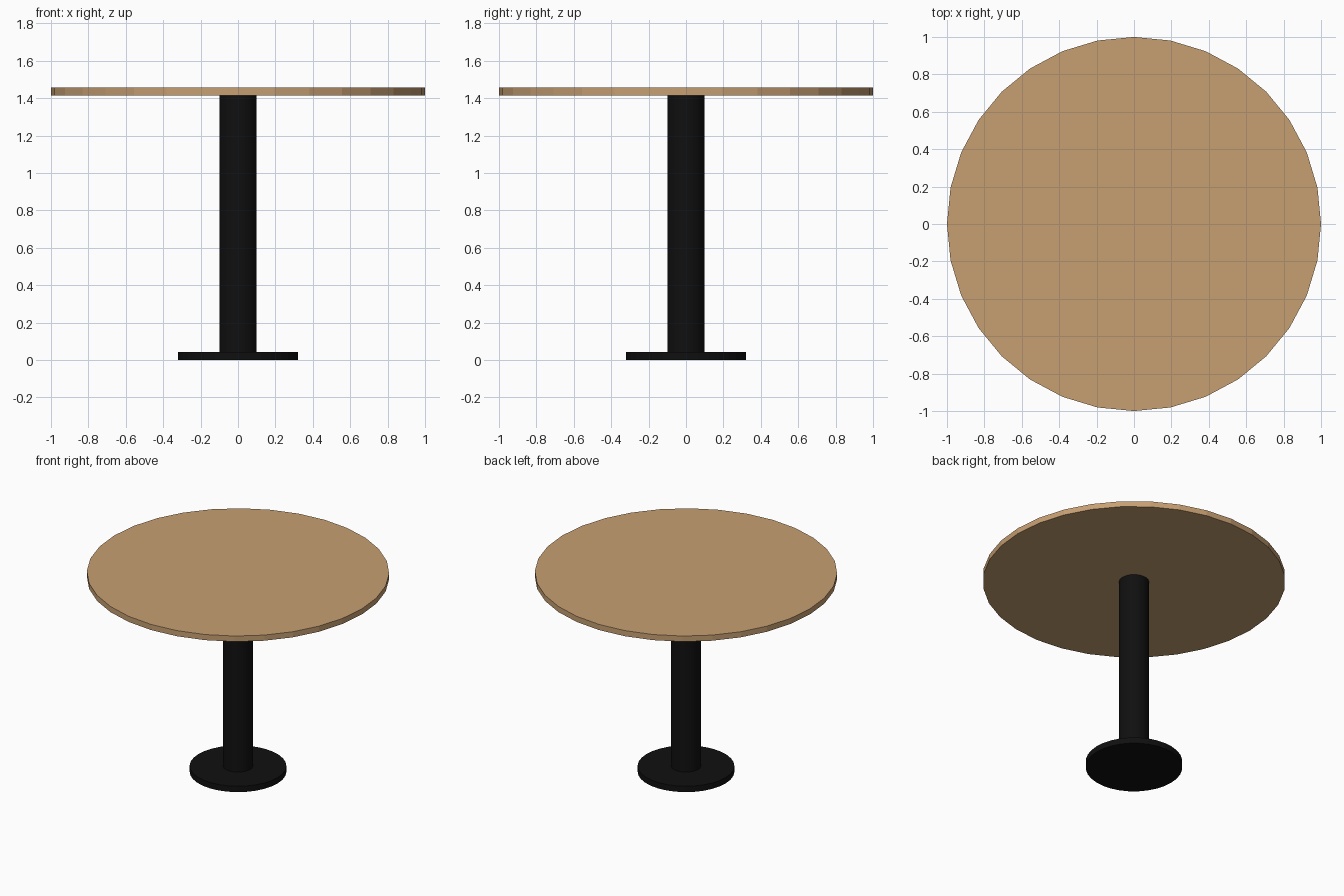
import bpy

if "Cube" in bpy.data.objects:
    bpy.data.objects.remove(bpy.data.objects["Cube"])


def material(name, rgb):
    m = bpy.data.materials.new(name)
    m.diffuse_color = (*rgb, 1)
    m.use_nodes = True
    m.node_tree.nodes["Principled BSDF"].inputs["Base Color"].default_value = m.diffuse_color
    return m


wood = material("light wood", (0.57, 0.35, 0.17))
black = material("black metal", (0.005, 0.005, 0.005))


def disc(name, radius, z0, z1, mat):
    bpy.ops.mesh.primitive_cylinder_add(vertices=32, radius=radius, depth=z1 - z0,
                                        location=(0, 0, (z0 + z1) / 2))
    ob = bpy.context.object
    ob.name = name
    ob.data.materials.append(mat)
    return ob


# Floor plate, central column and round top
disc("base_plate", 0.32, 0.0, 0.043, black)
disc("column", 0.099, 0.043, 1.415, black)
disc("table_top", 1.0, 1.415, 1.456, wood)
